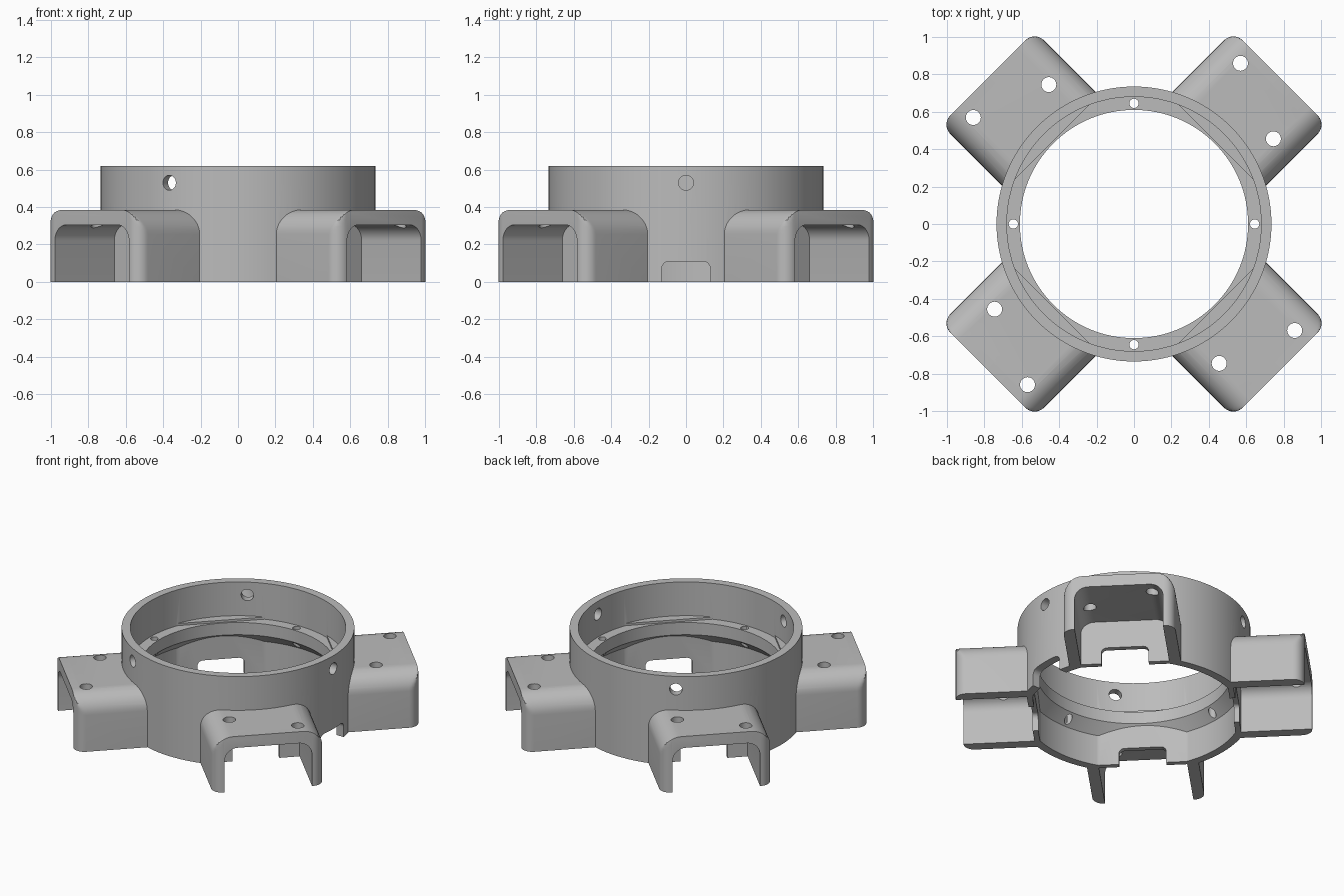
import bpy, bmesh, math
from mathutils import Matrix, Vector

if "Cube" in bpy.data.objects:
    bpy.data.objects.remove(bpy.data.objects["Cube"], do_unlink=True)

RING_R, BORE_R, LEDGE_R, RING_H = 0.735, 0.68, 0.61, 0.62
ARM_HALF, ARM_TOP, ARM_END = 0.354, 0.385, 1.105
DIAGONALS = [45, 135, 225, 315]


def loft(name, sections, angle=0, closed=False):
    """Skin equal-length point loops, turned about the z axis."""
    bm = bmesh.new()
    rings = [[bm.verts.new(p) for p in s] for s in sections]
    pairs = list(zip(rings, rings[1:]))
    if closed:
        pairs.append((rings[-1], rings[0]))
    else:
        bm.faces.new(rings[0])
        bm.faces.new(rings[-1])
    for a, b in pairs:
        for i in range(len(a)):
            j = (i + 1) % len(a)
            bm.faces.new((a[i], a[j], b[j], b[i]))
    bmesh.ops.recalc_face_normals(bm, faces=bm.faces)
    bm.transform(Matrix.Rotation(math.radians(angle), 4, "Z"))
    mesh = bpy.data.meshes.new(name)
    bm.to_mesh(mesh)
    bm.free()
    obj = bpy.data.objects.new(name, mesh)
    bpy.context.collection.objects.link(obj)
    return obj


def arch(half, top, radius, bottom, steps=10):
    """Doorway outline with rounded upper corners, as (across, height)."""
    right = [(half, bottom)]
    for i in range(steps + 1):
        a = math.pi / 2 * i / steps
        right.append((half - radius + radius * math.cos(a),
                      top - radius + radius * math.sin(a)))
    return right + [(-t, z) for t, z in reversed(right)]


def tunnel(name, start, end, outline, angle):
    return loft(name, [[(d, t, z) for t, z in outline] for d in (start, end)], angle)


def rod(name, radius, start, end, sides=32):
    """Round bar between two points."""
    start, end = Vector(start), Vector(end)
    turn = (end - start).to_track_quat("Z", "Y")
    circle = [turn @ Vector((radius * math.cos(k * math.tau / sides),
                             radius * math.sin(k * math.tau / sides), 0))
              for k in range(sides)]
    return loft(name, [[c + p for c in circle] for p in (start, end)])


def combine(target, tool, operation):
    mod = target.modifiers.new("shape", "BOOLEAN")
    mod.operation, mod.solver, mod.object = operation, "EXACT", tool
    bpy.context.view_layer.objects.active = target
    bpy.ops.object.modifier_apply(modifier=mod.name)
    bpy.data.objects.remove(tool, do_unlink=True)


def polar(radius, degrees, z):
    a = math.radians(degrees)
    return (radius * math.cos(a), radius * math.sin(a), z)


def arm(angle, corner=0.07, steps=8):
    """Arched arm whose outer vertical corners are rounded in plan."""
    outline = arch(ARM_HALF, ARM_TOP, 0.13, 0)
    stations = [(0.4, ARM_HALF)]
    for i in range(steps + 1):
        a = math.pi / 2 * i / steps
        stations.append((ARM_END - corner + corner * math.sin(a),
                         ARM_HALF - corner + corner * math.cos(a)))
    return loft("arm", [[(d, max(-w, min(w, t)), z) for t, z in outline]
                        for d, w in stations], angle)


# Solid ring and four arms
body = rod("ring_mount", RING_R, (0, 0, 0), (0, 0, RING_H), 128)
for angle in DIAGONALS:
    combine(body, arm(angle), "UNION")

# Stepped bore with a conical ledge underside, flattened behind each arm
steps = [(BORE_R, -0.1), (BORE_R, 0.215), (LEDGE_R, 0.285),
         (LEDGE_R, 0.37), (BORE_R, 0.37), (BORE_R, 0.7)]
bore = loft("bore", [[polar(r, k * 360 / 128, z) for k in range(128)]
                     for r, z in steps])
for angle in DIAGONALS:
    flat = [(0.5, -0.2), (0.5, ARM_TOP), (-0.5, ARM_TOP), (-0.5, -0.2)]
    combine(bore, tunnel("flat", 0.62, 0.9, flat, angle), "DIFFERENCE")
combine(body, bore, "DIFFERENCE")

# Arm pockets, cable notches and paired screw holes
for angle in DIAGONALS:
    cuts = [tunnel("pocket", 0.655, 1.3, arch(0.28, 0.305, 0.085, -0.1), angle),
            tunnel("notch", 0.5, 0.8, arch(0.15, 0.115, 0.035, -0.1, 6), angle)]
    for d, t in ((1.01, 0.205), (0.849, -0.205)):
        spot = Matrix.Rotation(math.radians(angle), 3, "Z") @ Vector((d, t, 0.2))
        cuts.append(rod("screw_hole", 0.04, spot, spot + Vector((0, 0, 0.3))))
    for cut in cuts:
        combine(body, cut, "DIFFERENCE")

# Side notch, ledge holes and radial clamp holes
combine(body, tunnel("side_notch", 0.5, 0.9, arch(0.13, 0.11, 0.04, -0.1, 6), 0),
        "DIFFERENCE")
for angle in (0, 90, 180, 270):
    combine(body, rod("ledge_hole", 0.025, polar(0.645, angle, 0.1),
                      polar(0.645, angle, 0.45), 20), "DIFFERENCE")
for angle in (0, 120, 240):
    combine(body, rod("clamp_hole", 0.04, polar(0.55, angle, 0.53),
                      polar(0.9, angle, 0.53)), "DIFFERENCE")

# Plain grey finish
grey = bpy.data.materials.new("plain_grey")
grey.use_nodes = True
colour = (0.5, 0.5, 0.5, 1)
grey.diffuse_color = colour
grey.node_tree.nodes["Principled BSDF"].inputs["Base Color"].default_value = colour
body.data.materials.clear()
body.data.materials.append(grey)
for face in body.data.polygons:
    face.material_index = 0

bpy.ops.object.select_all(action="DESELECT")
body.select_set(True)
bpy.context.view_layer.objects.active = body
bpy.ops.object.shade_smooth_by_angle(angle=math.radians(30))
